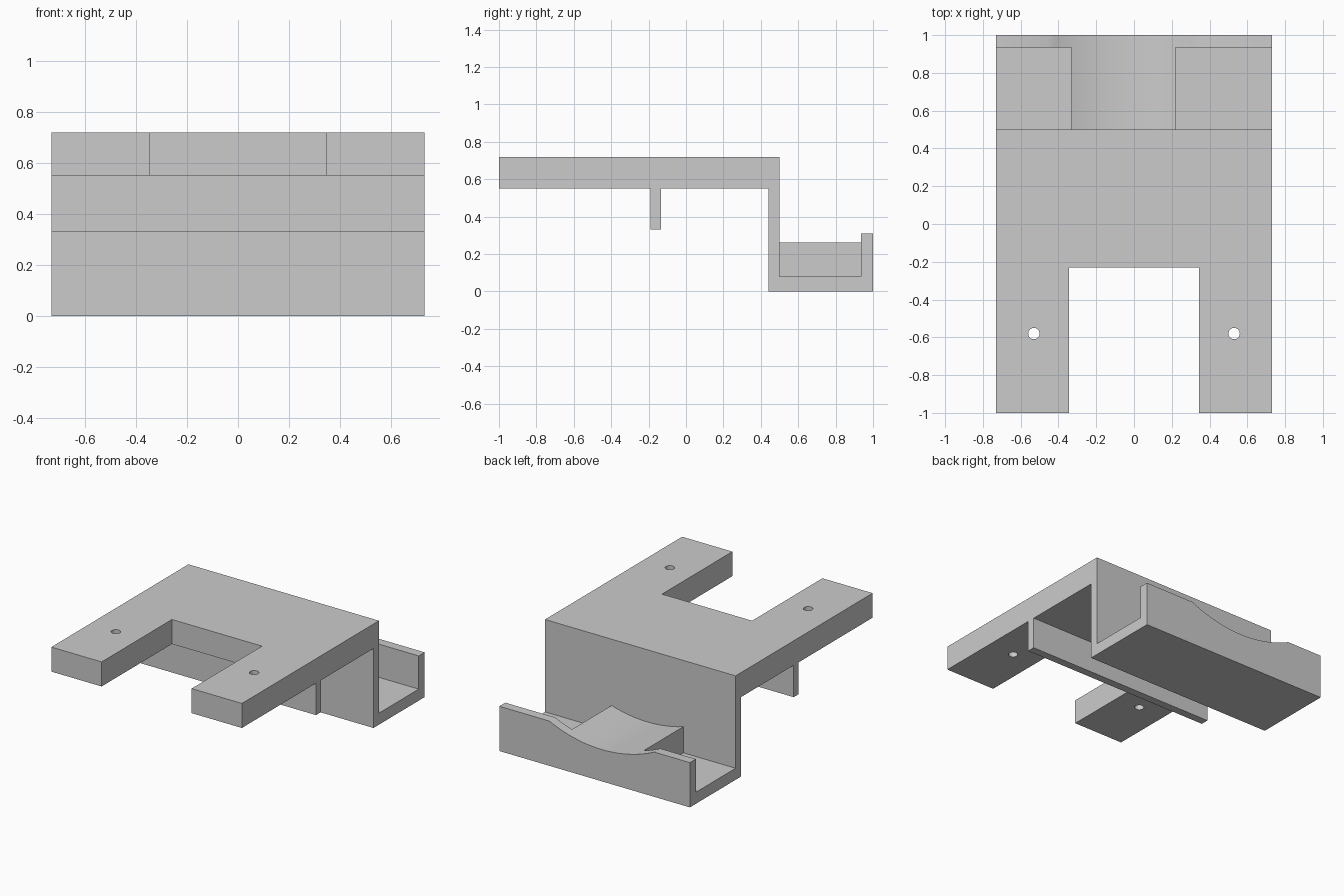
import bpy, bmesh, math
from mathutils import Matrix, Vector

cube = bpy.data.objects.get("Cube")
if cube:
    bpy.data.objects.remove(cube, do_unlink=True)


def make_object(name, bm):
    bmesh.ops.recalc_face_normals(bm, faces=bm.faces)
    mesh = bpy.data.meshes.new(name)
    bm.to_mesh(mesh)
    bm.free()
    obj = bpy.data.objects.new(name, mesh)
    bpy.context.collection.objects.link(obj)
    return obj


def box(name, x, y, z):
    bm = bmesh.new()
    bmesh.ops.create_cube(bm, size=1)
    for v in bm.verts:
        v.co = Vector([lo + (c + 0.5) * (hi - lo) for c, (lo, hi) in zip(v.co, (x, y, z))])
    return make_object(name, bm)


def cylinder(name, radius, depth, centre, sides, turn=0):
    bm = bmesh.new()
    place = Matrix.Translation(centre) @ Matrix.Rotation(turn, 4, "X")
    bmesh.ops.create_cone(bm, cap_ends=True, segments=sides, radius1=radius,
                          radius2=radius, depth=depth, matrix=place)
    return make_object(name, bm)


def combine(target, tool, operation):
    tool.hide_render = True
    mod = target.modifiers.new(tool.name, "BOOLEAN")
    mod.operation, mod.solver, mod.object = operation, "EXACT", tool
    bpy.context.view_layer.objects.active = target
    bpy.ops.object.modifier_apply(modifier=mod.name)
    bpy.data.objects.remove(tool, do_unlink=True)


# Bracket body: side profile (y, z) of plate, crossbar, back wall, tray and lip
HALF = 0.73
profile = [(-1, 0.55), (-0.19, 0.55), (-0.19, 0.33), (-0.135, 0.33), (-0.135, 0.55),
           (0.44, 0.55), (0.44, 0), (1, 0), (1, 0.31), (0.935, 0.31),
           (0.935, 0.08), (0.5, 0.08), (0.5, 0.72), (-1, 0.72)]
bm = bmesh.new()
side = bm.faces.new([bm.verts.new((-HALF, y, z)) for y, z in profile])
sweep = bmesh.ops.extrude_face_region(bm, geom=[side])
bmesh.ops.translate(bm, vec=(2 * HALF, 0, 0),
                    verts=[g for g in sweep["geom"] if isinstance(g, bmesh.types.BMVert)])
bracket = make_object("bracket", bm)

# Cradle block standing in the tray
combine(bracket, box("cradle_block", (-0.33, 0.22), (0.47, 0.96), (0.04, 0.3)), "UNION")

# Shallow round scoop across the block and lip
combine(bracket, cylinder("scoop", 0.945, 0.6, (-0.055, 0.8, 1.165), 128, math.pi / 2), "DIFFERENCE")

# Gap between the two prongs
combine(bracket, box("prong_gap", (-0.345, 0.345), (-1.1, -0.23), (0.5, 0.8)), "DIFFERENCE")

# Screw hole in each prong
for x in (-0.53, 0.53):
    combine(bracket, cylinder("screw_hole", 0.03, 0.4, (x, -0.58, 0.63), 32), "DIFFERENCE")

# Smooth curves, sharp edges
bpy.ops.object.select_all(action="DESELECT")
bracket.select_set(True)
bpy.context.view_layer.objects.active = bracket
bpy.ops.object.shade_smooth_by_angle(angle=math.radians(30))
